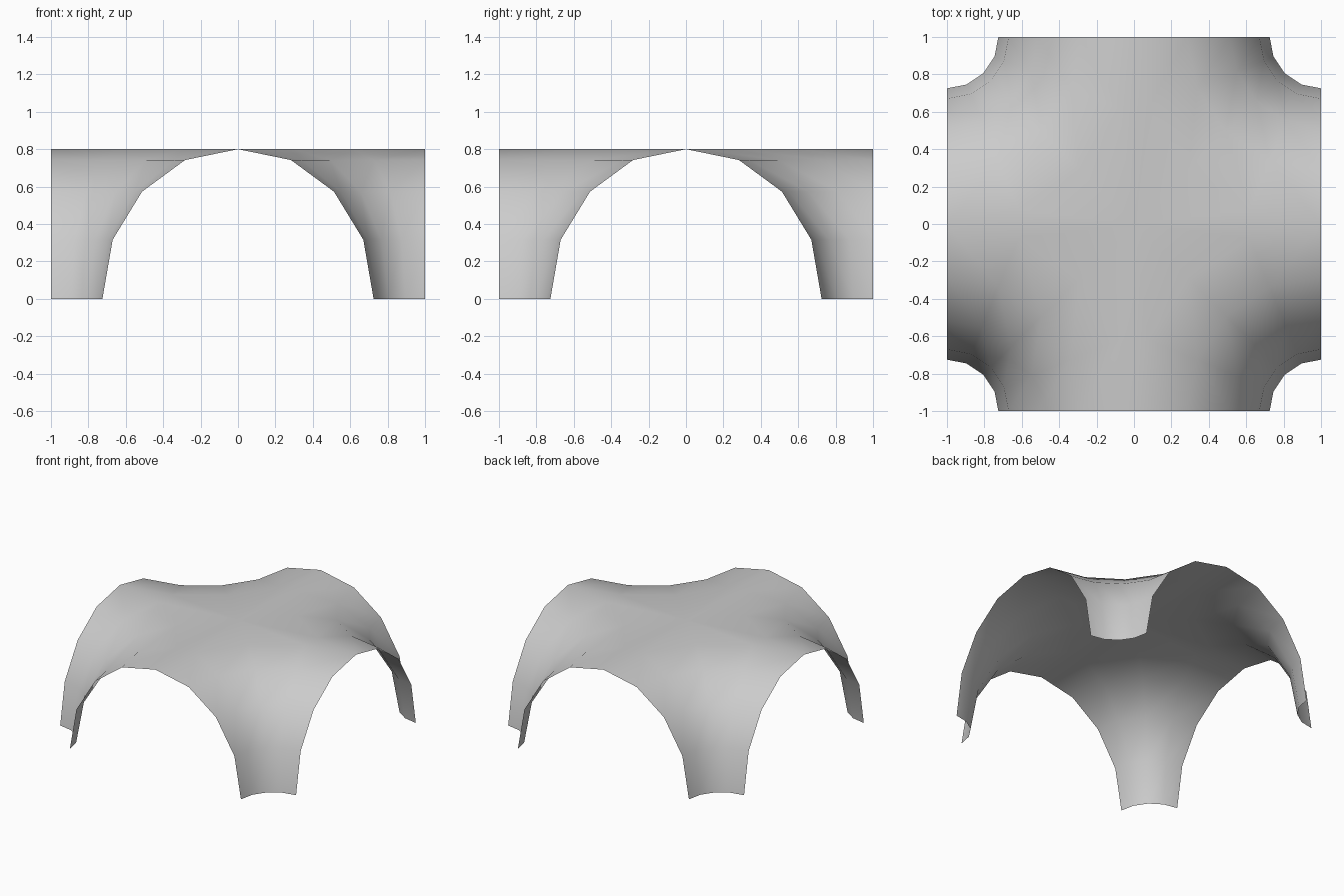
import bpy, bmesh
from math import sin, cos, pi

if "Cube" in bpy.data.objects:
    bpy.data.objects.remove(bpy.data.objects["Cube"])

# Profile of one fan-shaped leg: (radius from the corner, height)
PROFILE = [(0.275, 0.0), (0.33, 0.316), (0.487, 0.573), (0.717, 0.742), (1.0, 0.8)]
SEGMENTS = 4

bm = bmesh.new()

# Leg: quarter revolution of the profile about the corner (1, 1)
rings = []
for radius, height in PROFILE:
    ring = []
    for i in range(SEGMENTS + 1):
        a = pi / 2 * i / SEGMENTS
        ring.append(bm.verts.new((1 - radius * cos(a), 1 - radius * sin(a), height)))
    rings.append(ring)
for low, high in zip(rings, rings[1:]):
    for i in range(SEGMENTS):
        bm.faces.new((low[i], low[i + 1], high[i + 1], high[i]))

# Crown: flat web between the top ring and the centre of the vault
centre = bm.verts.new((0, 0, 0.8))
top = rings[-1]
for i in range(SEGMENTS):
    bm.faces.new((top[i], top[i + 1], centre))

# Make every face point up and outward
bm.normal_update()
bmesh.ops.recalc_face_normals(bm, faces=bm.faces)
bm.faces.ensure_lookup_table()
if bm.faces[-1].normal.z < 0:
    bmesh.ops.reverse_faces(bm, faces=bm.faces)
for f in bm.faces:
    f.smooth = True

mesh = bpy.data.meshes.new("vault_shell")
bm.to_mesh(mesh)
bm.free()
vault = bpy.data.objects.new("vault_shell", mesh)
bpy.context.collection.objects.link(vault)

# Repeat the quarter for all four legs
mirror = vault.modifiers.new("four_quarters", 'MIRROR')
mirror.use_axis = (True, True, False)
mirror.use_mirror_merge = True
mirror.merge_threshold = 0.001
